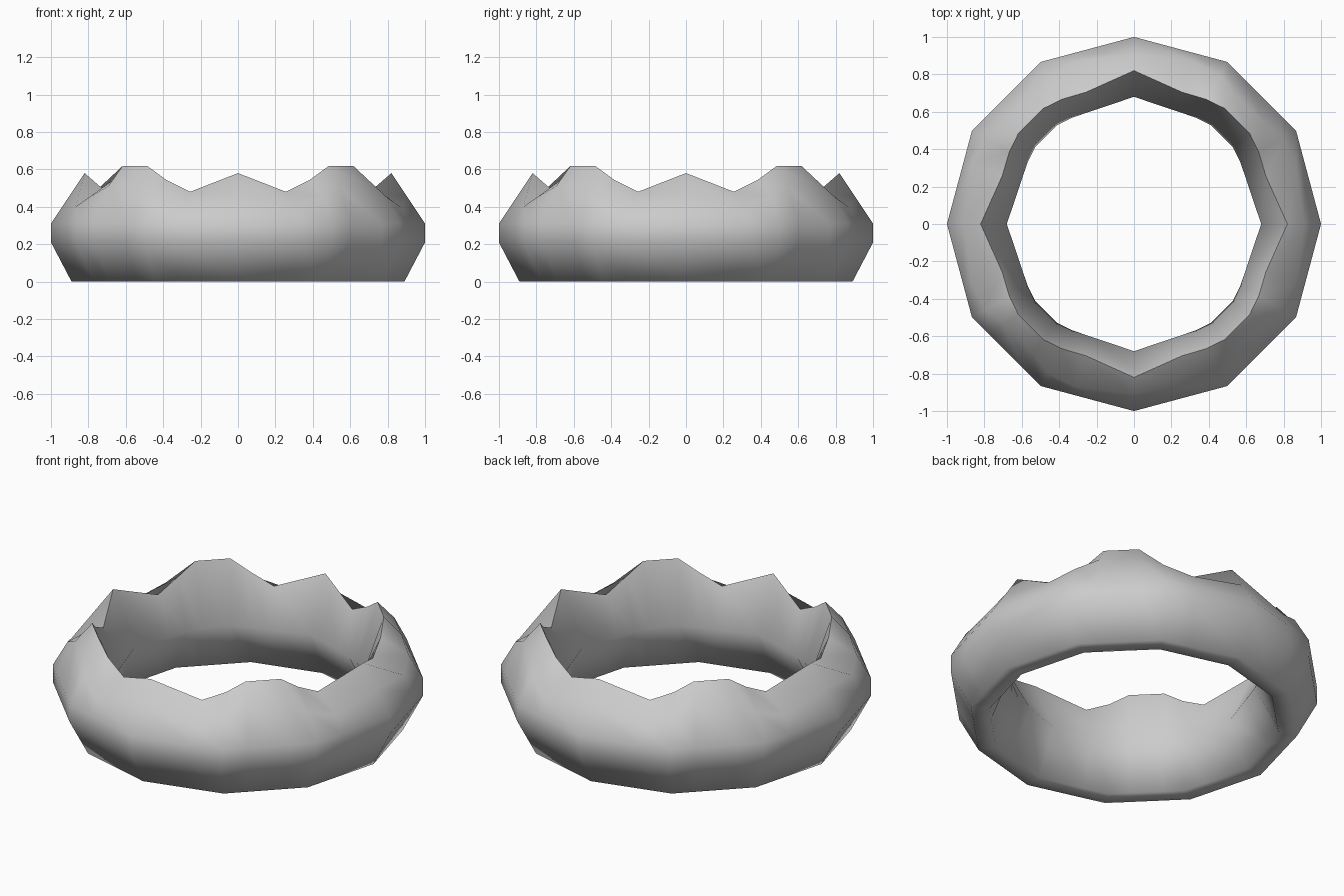
import bpy, bmesh
from math import radians, cos, sin, pi

cube = bpy.data.objects.get("Cube")
if cube:
    bpy.data.objects.remove(cube)

# Plain grey
grey = bpy.data.materials.new("plain grey")
grey.use_nodes = True
colour = (0.6, 0.6, 0.6, 1)
grey.diffuse_color = colour
grey.node_tree.nodes["Principled BSDF"].inputs["Base Color"].default_value = colour

# Half of one quadrant: angle, inner radius, ridge (r, z), shoulder (r, z)
HALF = [
    (0, 0.68, (0.82, 0.58), (0.91, 0.445)),
    (20, 0.645, (0.75, 0.48), (0.925, 0.40)),
    (30, 0.657, (0.77, 0.545), (0.92, 0.45)),
    (38, 0.67, (0.785, 0.617), (0.88, 0.51)),
]
QUADRANT = HALF + [(90 - a, *rest) for a, *rest in reversed(HALF[1:])]


def twelve_sided(angle):
    """Radius of a unit twelve-sided ring at an angle in degrees."""
    return cos(pi / 12) / cos(radians(angle % 30 - 15))


def section(angle, inner, ridge, shoulder):
    """Closed cross-section of the band, from inner foot over the ridge."""
    k = twelve_sided(angle)
    return [(0.79 * k, 0), (inner, 0.27), ridge, shoulder,
            (k, 0.31), (k, 0.21), (0.89 * k, 0)]


# Sweep the changing section round all four quadrants
bm = bmesh.new()
loops = []
for quarter in range(4):
    for angle, inner, ridge, shoulder in QUADRANT:
        t = radians(angle + 90 * quarter)
        loops.append([bm.verts.new((r * cos(t), r * sin(t), z))
                      for r, z in section(angle, inner, ridge, shoulder)])

for i, here in enumerate(loops):
    there = loops[(i + 1) % len(loops)]
    for j in range(len(here)):
        k = (j + 1) % len(here)
        bm.faces.new((here[j], here[k], there[k], there[j]))
bmesh.ops.recalc_face_normals(bm, faces=bm.faces)

mesh = bpy.data.meshes.new("scalloped_ring")
bm.to_mesh(mesh)
bm.free()
mesh.materials.append(grey)
ring = bpy.data.objects.new("scalloped_ring", mesh)
bpy.context.collection.objects.link(ring)

# Smooth shading, with only the sharpest folds kept
bpy.context.view_layer.objects.active = ring
ring.select_set(True)
bpy.ops.object.shade_smooth_by_angle(angle=radians(75))
